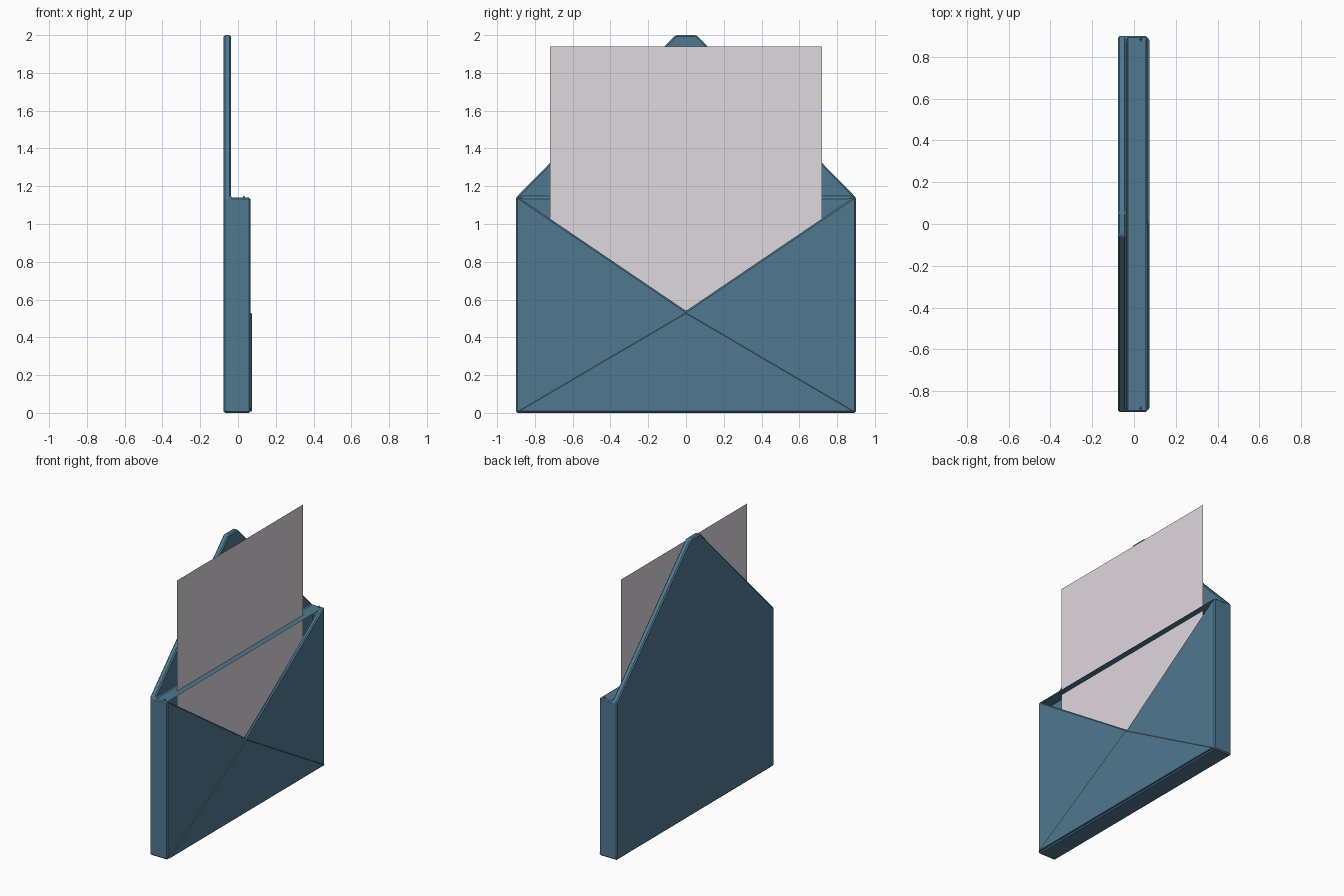
import bpy, bmesh

if "Cube" in bpy.data.objects:
    bpy.data.objects.remove(bpy.data.objects["Cube"])


def material(name, rgb):
    m = bpy.data.materials.new(name)
    m.diffuse_color = (*rgb, 1)
    m.use_nodes = True
    m.node_tree.nodes["Principled BSDF"].inputs["Base Color"].default_value = m.diffuse_color
    return m


def prism(name, x0, x1, profile, mat=None):
    """Extrude a (y, z) profile along x from x0 to x1."""
    bm = bmesh.new()
    face = bm.faces.new([bm.verts.new((x0, y, z)) for y, z in profile])
    ext = bmesh.ops.extrude_face_region(bm, geom=[face])
    moved = [v for v in ext["geom"] if isinstance(v, bmesh.types.BMVert)]
    bmesh.ops.translate(bm, verts=moved, vec=(x1 - x0, 0, 0))
    bmesh.ops.recalc_face_normals(bm, faces=bm.faces)
    mesh = bpy.data.meshes.new(name)
    bm.to_mesh(mesh)
    bm.free()
    ob = bpy.data.objects.new(name, mesh)
    bpy.context.collection.objects.link(ob)
    if mat:
        mesh.materials.append(mat)
    return ob


def rect(w, z0, z1):
    return [(-w, z0), (w, z0), (w, z1), (-w, z1)]


def apply_modifiers(ob):
    bpy.context.view_layer.update()
    dg = bpy.context.evaluated_depsgraph_get()
    ob_mesh = bpy.data.meshes.new_from_object(ob.evaluated_get(dg))
    ob.modifiers.clear()
    ob.data = ob_mesh


def cut(ob, cutter):
    cutter.hide_render = True
    mod = ob.modifiers.new("cut", "BOOLEAN")
    mod.operation, mod.solver, mod.object = "DIFFERENCE", "EXACT", cutter
    apply_modifiers(ob)
    bpy.data.objects.remove(cutter)


def chamfer(ob, width, segments=1):
    mod = ob.modifiers.new("chamfer", "BEVEL")
    mod.width, mod.segments = width, segments
    mod.limit_method, mod.angle_limit = "ANGLE", 0.5
    mod.use_clamp_overlap = False
    apply_modifiers(ob)


blue = material("envelope_blue", (0.08, 0.19, 0.28))
paper = material("letter_paper", (0.74, 0.69, 0.73))

# Envelope body with the open flap as the tall back panel
body = prism("envelope_body", -0.077, 0.065,
             [(-0.9, 0), (0.9, 0), (0.9, 1.14), (0.055, 2), (-0.055, 2), (-0.9, 1.14)], blue)
# Pocket front stops at shoulder height
cut(body, prism("shoulder_cutter", -0.037, 1, rect(2, 1.14, 3)))
# Hollow pocket
cut(body, prism("pocket_cutter", -0.015, 0.045, rect(0.88, 0.02, 3)))
# V-shaped opening in the front
cut(body, prism("opening_cutter", 0.03, 1, [(0, 0.54), (1.77, 1.74), (-1.77, 1.74)]))
chamfer(body, 0.008)

# Folded bottom flap on the front
fold = prism("bottom_fold", 0.058, 0.074, [(-0.89, 0.008), (0.89, 0.008), (0, 0.53)], blue)
chamfer(fold, 0.003)

# Letter: a single sheet standing in the pocket
mesh = bpy.data.meshes.new("letter")
mesh.from_pydata([(0.015, y, z) for y, z in rect(0.72, 0.04, 1.94)], [], [(0, 1, 2, 3)])
mesh.materials.append(paper)
letter = bpy.data.objects.new("letter", mesh)
bpy.context.collection.objects.link(letter)
